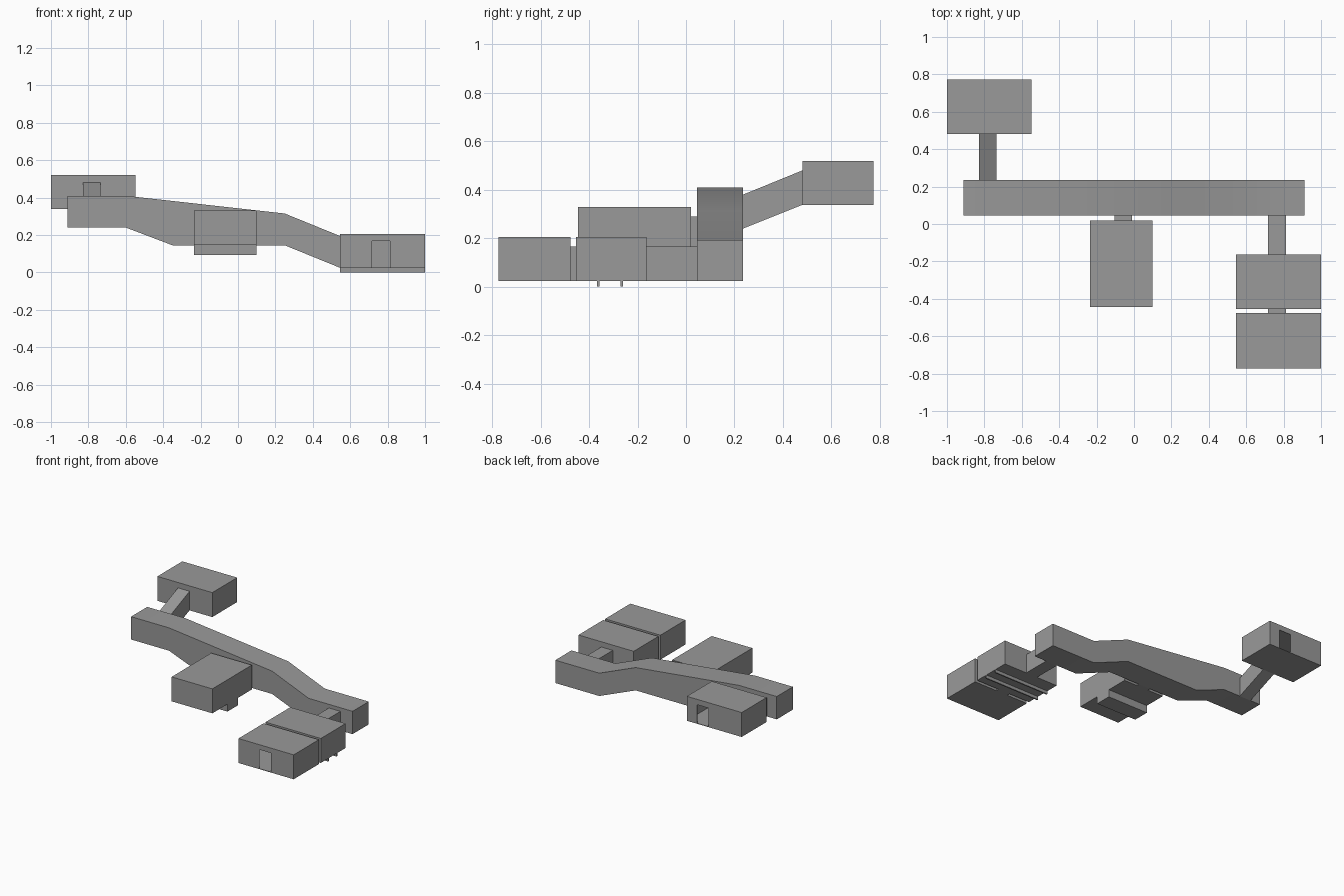
import bpy, bmesh, math

if "Cube" in bpy.data.objects:
    bpy.data.objects.remove(bpy.data.objects["Cube"])

# Dark grey for every part
GREY = bpy.data.materials.new("dark_grey")
GREY.diffuse_color = (0.32, 0.32, 0.32, 1)
GREY.use_nodes = True
GREY.node_tree.nodes["Principled BSDF"].inputs["Base Color"].default_value = GREY.diffuse_color


def prism(name, profile, axis, lo, hi):
    """Extrude a side profile of (a, z) points along x or y."""
    bm = bmesh.new()
    rings = []
    for t in (lo, hi):
        rings.append([bm.verts.new((a, t, z) if axis == 'y' else (t, a, z))
                      for a, z in profile])
    n = len(profile)
    bm.faces.new(rings[0])
    bm.faces.new(rings[1][::-1])
    for i in range(n):
        j = (i + 1) % n
        bm.faces.new((rings[0][j], rings[0][i], rings[1][i], rings[1][j]))
    bmesh.ops.recalc_face_normals(bm, faces=bm.faces)
    mesh = bpy.data.meshes.new(name)
    bm.to_mesh(mesh)
    bm.free()
    mesh.materials.append(GREY)
    obj = bpy.data.objects.new(name, mesh)
    bpy.context.collection.objects.link(obj)
    return obj


def box(name, x, y, z):
    return prism(name, [(x[0], z[0]), (x[1], z[0]), (x[1], z[1]), (x[0], z[1])], 'y', *y)


def cut(target, name, x, y, z):
    """Subtract a hidden box from the target."""
    cutter = box(name, x, y, z)
    cutter.hide_render = True
    cutter.hide_viewport = True
    cutter.display_type = 'WIRE'
    mod = target.modifiers.new(name, 'BOOLEAN')
    mod.operation = 'DIFFERENCE'
    mod.solver = 'EXACT'
    mod.object = cutter


def hollow_room(name, x, y, z, door_x, door_y, door_top):
    """Thin-walled room with a doorway in one wall."""
    room = box(name, x, y, z)
    w = 0.004
    cut(room, name + "_interior_cutter", *[(a + w, b - w) for a, b in (x, y, z)])
    cut(room, name + "_doorway_cutter", door_x, (door_y - 0.02, door_y + 0.02),
        (z[0] + w, door_top))


# Long stepped corridor, softly shaded over its shallow bends
corridor = prism("main_corridor",
                 [(-0.912, 0.24), (-0.60, 0.24), (-0.35, 0.145), (0.25, 0.145), (0.55, 0.023),
                  (0.912, 0.023), (0.912, 0.193), (0.55, 0.193), (0.25, 0.315), (-0.60, 0.41),
                  (-0.912, 0.41)], 'y', 0.045, 0.235)
corridor.data.shade_smooth()
corridor.data.set_sharp_from_angle(angle=math.radians(30))

# Upper room with a doorway in its back wall, reached by a sloped stairwell
hollow_room("upper_room", (-1.0, -0.548), (0.48, 0.773), (0.338, 0.52),
            (-0.728, -0.633), 0.773, 0.48)
prism("stairwell", [(0.235, 0.24), (0.48, 0.338), (0.48, 0.48), (0.235, 0.38)],
      'x', -0.83, -0.735)

# Centre room, its short link and the lowered channel beneath it
box("centre_room", (-0.235, 0.10), (-0.445, 0.02), (0.148, 0.33))
box("centre_link", (-0.105, -0.01), (0.02, 0.045), (0.148, 0.29))
box("centre_channel", (-0.235, 0.10), (-0.267, -0.145), (0.093, 0.148))

# Two lower rooms in a row with their links
ROOM_X, LINK_X, LOW_Z = (0.545, 1.0), (0.717, 0.812), (0.023, 0.205)
box("lower_room", ROOM_X, (-0.454, -0.163), LOW_Z)
hollow_room("front_room", ROOM_X, (-0.773, -0.477), LOW_Z, LINK_X, -0.773, 0.168)
for name, y in (("corridor_link", (-0.163, 0.045)), ("room_link", (-0.477, -0.454))):
    box(name, LINK_X, y, (0.023, 0.166))

# Thin floor channels under the lower room
for i, y in enumerate((-0.363, -0.265)):
    box(f"floor_channel_{i + 1}", ROOM_X, (y - 0.005, y + 0.005), (0.0, 0.023))
